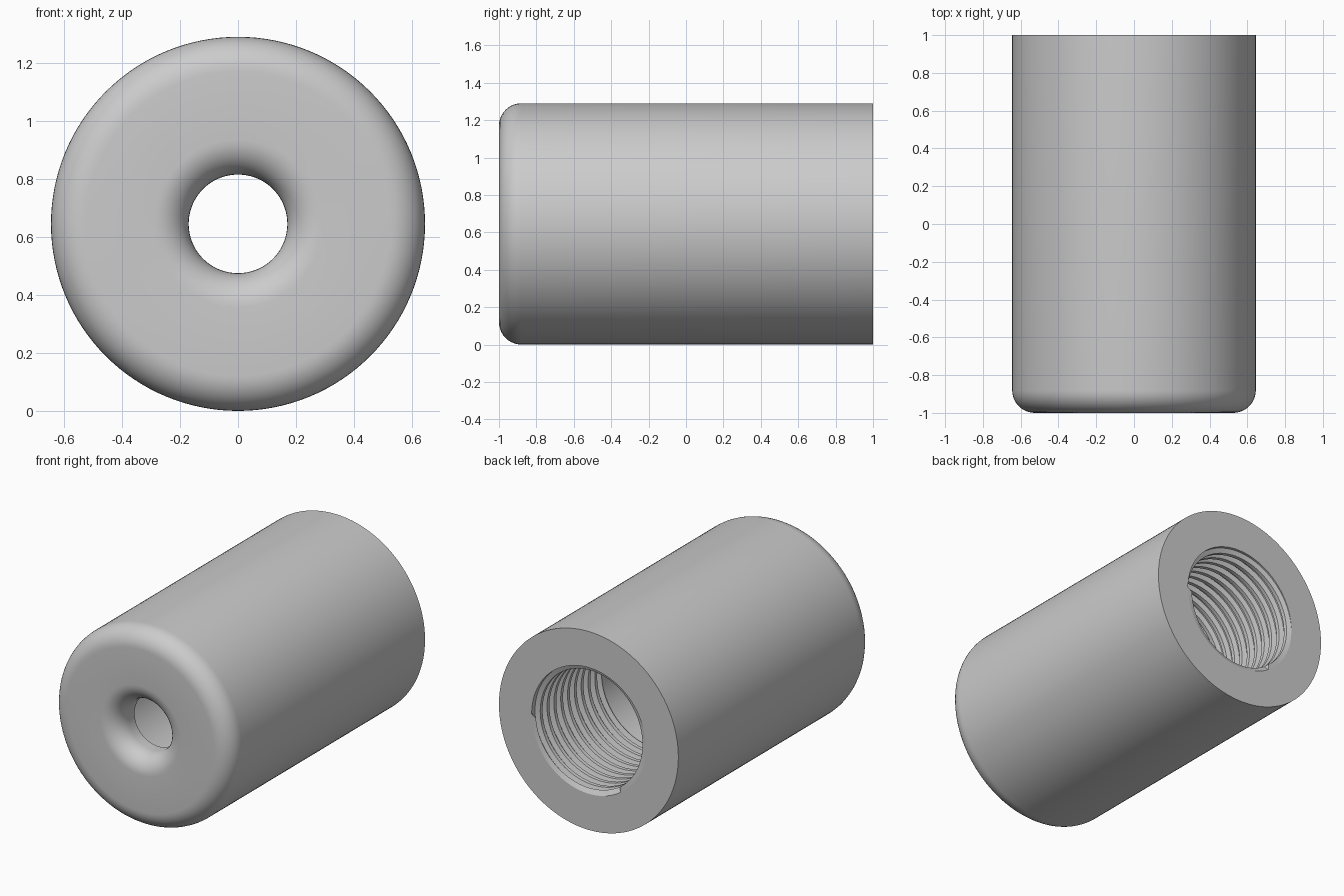
import bpy
import bmesh
from math import sin, cos, pi, radians

cube = bpy.data.objects.get("Cube")
if cube:
    bpy.data.objects.remove(cube, do_unlink=True)

SEGMENTS = 128
RADIUS = 0.645          # outer sleeve
BACK, FRONT = 1.0, -1.0
ROUND = 0.12            # edge rounding at the front
HOLE = 0.17             # small front hole
BORE, CREST, CHAMBER = 0.41, 0.38, 0.39
THREAD_END = 0.3
PITCH = 0.07

steel = bpy.data.materials.new("plain grey")
steel.use_nodes = True
grey = (0.6, 0.6, 0.6, 1)
steel.diffuse_color = grey
steel.node_tree.nodes["Principled BSDF"].inputs["Base Color"].default_value = grey


def arc(radius, y, size, start, end, steps=10):
    """Quarter-round profile points as (radius, y) pairs."""
    angles = [radians(start + (end - start) * i / steps) for i in range(steps + 1)]
    return [(radius + size * cos(a), y + size * sin(a)) for a in angles]


def revolved(name, rows, position):
    """Skin a grid: position(row, turn) gives radius and y around the axis."""
    bm = bmesh.new()
    grid = []
    for row in rows:
        ring = []
        for i in range(SEGMENTS + 1):
            turn = i / SEGMENTS
            r, y = position(row, turn)
            a = 2 * pi * turn
            ring.append(bm.verts.new((r * cos(a), y, RADIUS + r * sin(a))))
        grid.append(ring)
    for a, b in zip(grid, grid[1:]):
        for i in range(SEGMENTS):
            bm.faces.new((a[i], b[i], b[i + 1], a[i + 1]))
    bmesh.ops.remove_doubles(bm, verts=bm.verts, dist=0.0001)
    bmesh.ops.dissolve_degenerate(bm, edges=bm.edges, dist=0.0001)
    mesh = bpy.data.meshes.new(name)
    bm.to_mesh(mesh)
    bm.free()
    mesh.materials.append(steel)
    obj = bpy.data.objects.new(name, mesh)
    bpy.context.collection.objects.link(obj)
    bpy.ops.object.select_all(action="DESELECT")
    obj.select_set(True)
    bpy.context.view_layer.objects.active = obj
    bpy.ops.object.shade_smooth_by_angle(angle=radians(30))
    return obj


# Sleeve: back rim, outer wall, rounded front, flared hole, inner chamber
floor = FRONT + 0.18
profile = [(BORE, BACK), (RADIUS, BACK)]
profile += arc(RADIUS - ROUND, FRONT + ROUND, ROUND, 0, -90)
profile += arc(HOLE + ROUND, FRONT + ROUND, ROUND, 270, 180)
profile += [(HOLE, floor), (CHAMBER, floor), (CHAMBER, THREAD_END)]
revolved("sleeve", profile, lambda row, turn: row)

# Helical internal thread: crest, flank, root, flank repeated along the bore
tooth = [(0.0, CREST), (0.35, CREST), (0.5, BORE), (0.85, BORE)]
turns = int((BACK - THREAD_END) / PITCH) + 2
helix = [(THREAD_END + PITCH * (n + t), r)
         for n in range(-1, turns) for t, r in tooth]


def thread_point(row, turn):
    y = row[0] + PITCH * turn
    if y <= THREAD_END:
        return CHAMBER, THREAD_END
    if y >= BACK:
        return BORE, BACK
    return row[1], y


revolved("threaded_bore", helix, thread_point)
